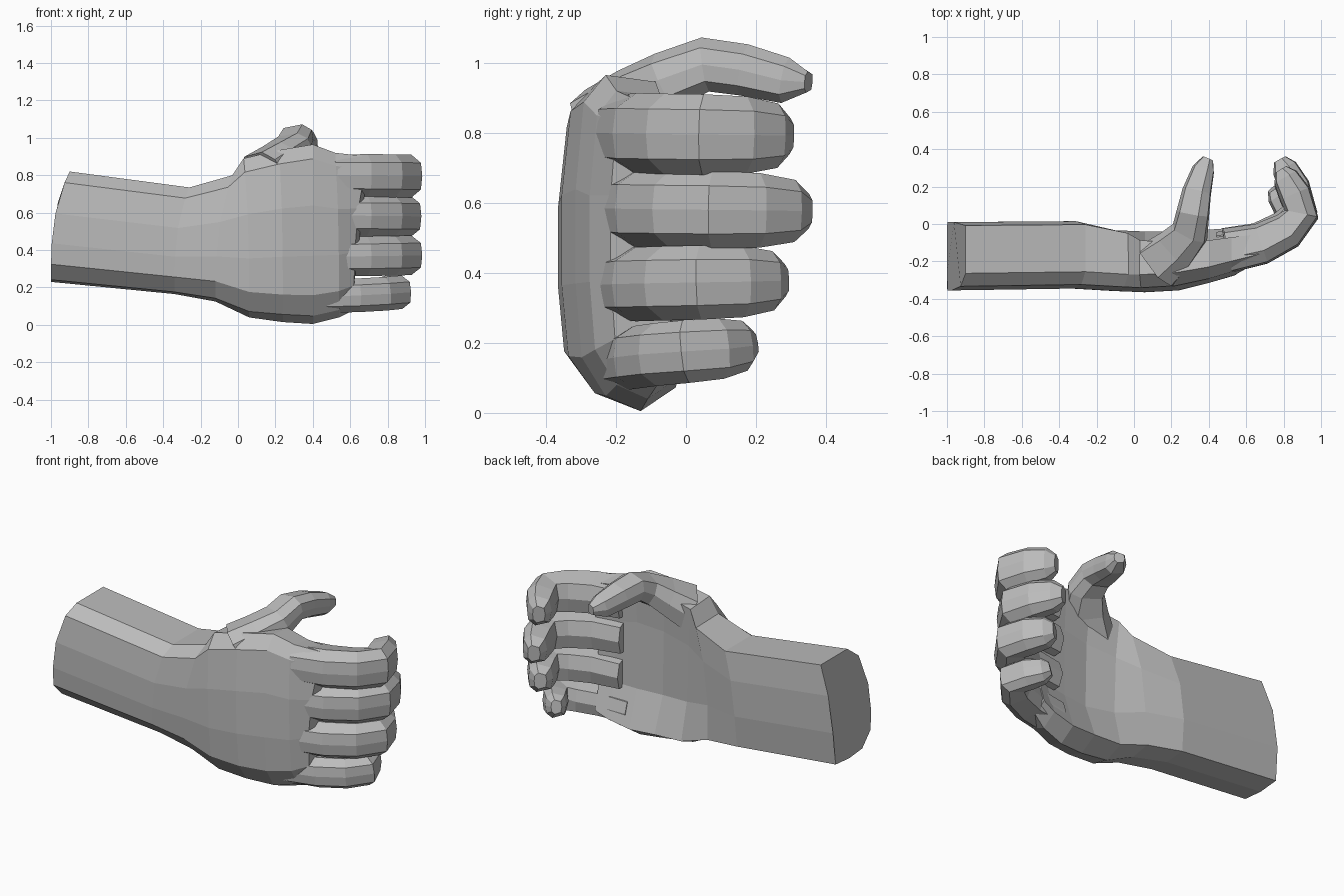
import bpy
import bmesh
from mathutils import Vector

if "Cube" in bpy.data.objects:
    bpy.data.objects.remove(bpy.data.objects["Cube"])

grey = bpy.data.materials.new("plain grey")
grey.diffuse_color = (0.5, 0.5, 0.5, 1)
grey.use_nodes = True
grey.node_tree.nodes["Principled BSDF"].inputs["Base Color"].default_value = grey.diffuse_color


def loft(name, rings):
    """Bridge equal-sided rings into one closed flat-shaded part."""
    bm = bmesh.new()
    loops = [[bm.verts.new(p) for p in ring] for ring in rings]
    n = len(loops[0])
    for a, b in zip(loops, loops[1:]):
        for i in range(n):
            j = (i + 1) % n
            bm.faces.new((a[i], a[j], b[j], b[i]))
    bm.faces.new(loops[0])
    bm.faces.new(loops[-1])
    bmesh.ops.recalc_face_normals(bm, faces=bm.faces)
    mesh = bpy.data.meshes.new(name)
    bm.to_mesh(mesh)
    bm.free()
    mesh.materials.append(grey)
    obj = bpy.data.objects.new(name, mesh)
    bpy.context.collection.objects.link(obj)
    return obj


# Eight-sided digit section: (height, thickness) factors
DIGIT = [(1, 0.35), (0.62, 0.92), (0, 1), (-0.62, 0.92),
         (-1, 0.35), (-0.75, -0.8), (0, -1), (0.75, -0.8)]


def digit(name, path, sizes):
    """Sweep the digit section along a path; sizes are half height, half thickness."""
    pts = [Vector(p) for p in path]
    rings = []
    for i, (p, (h, t)) in enumerate(zip(pts, sizes)):
        along = (pts[min(i + 1, len(pts) - 1)] - pts[max(i - 1, 0)]).normalized()
        up = Vector((0, 0, 1))
        up = (up - along * up.dot(along)).normalized()
        out = along.cross(up)
        rings.append([p + up * (u * h) + out * (v * t) for u, v in DIGIT])
    return loft(name, rings)


# Forearm and palm: section shapes as (front-to-back, bottom-to-top) fractions
ARM = [(.95, 1), (.25, 1), (.06, .9), (0, .62), (0, .35), (.03, .16),
       (.25, .02), (.6, 0), (.95, .02), (1, .35), (1, .72)]
PALM = [(.8, .98), (.3, 1), (.08, .92), (0, .66), (0, .38), (.06, .16),
        (.3, .045), (.65, 0), (1, .07), (.75, .3), (.75, .72)]
# x bottom, x top, z bottom, z top, y front, y back, palm blend
STATIONS = [
    (-1.0, -.90, .23, .82, -.355, .01, 0),
    (-.34, -.26, .165, .735, -.345, .015, 0),
    (-.12, -.03, .125, .80, -.358, -.02, .25),
    (.06, .03, .04, .89, -.365, -.035, .7),
    (.24, .22, .015, .935, -.355, -.04, 1),
    (.40, .40, .005, .965, -.315, -.03, 1),
    (.54, .52, .04, .92, -.275, -.02, 1),
    (.62, .70, .08, .90, -.215, -.01, 1),
]
rings = []
for xb, xt, z0, z1, yf, yb, k in STATIONS:
    ring = []
    for (u0, v0), (u1, v1) in zip(ARM, PALM):
        u, v = u0 + (u1 - u0) * k, v0 + (v1 - v0) * k
        ring.append((xb + (xt - xb) * v ** 3, yf + (yb - yf) * u, z0 + (z1 - z0) * v))
    rings.append(ring)
loft("forearm_and_palm", rings)

# Four curled fingers share one curve, scaled in depth
CURVE = [(.50, -.14), (.68, -.10), (.82, -.02), (.895, .08),
         (.86, .20), (.81, .30), (.785, .345)]
THICK = [.12, .11, .10, .092, .085, .068, .035]
TAPER = [.95, 1, 1, 1, .96, .8, .45]
# name, base z, tip z, half height, depth scale, x shift
FINGERS = [
    ("index_finger", .80, .79, .115, .89, 0),
    ("middle_finger", .585, .575, .111, 1.0, -.005),
    ("ring_finger", .365, .38, .106, .86, 0),
    ("little_finger", .15, .20, .09, .68, -.045),
]
for name, z0, z1, half, depth, shift in FINGERS:
    path = [(x + shift, -.15 + (y + .15) * depth, z0 + (z1 - z0) * i / 6)
            for i, (x, y) in enumerate(CURVE)]
    size = .85 if name == "little_finger" else 1
    digit(name, path, [(half * a, t * size) for a, t in zip(TAPER, THICK)])

# Thumb rising from the palm edge and reaching backwards
digit("thumb",
      [(.14, -.21, .82), (.23, -.13, .89), (.30, -.04, .95), (.315, .06, .995),
       (.335, .17, .98), (.37, .29, .95), (.395, .35, .945)],
      [(.12, .14), (.10, .12), (.085, .10), (.078, .088),
       (.074, .078), (.066, .06), (.03, .03)])
